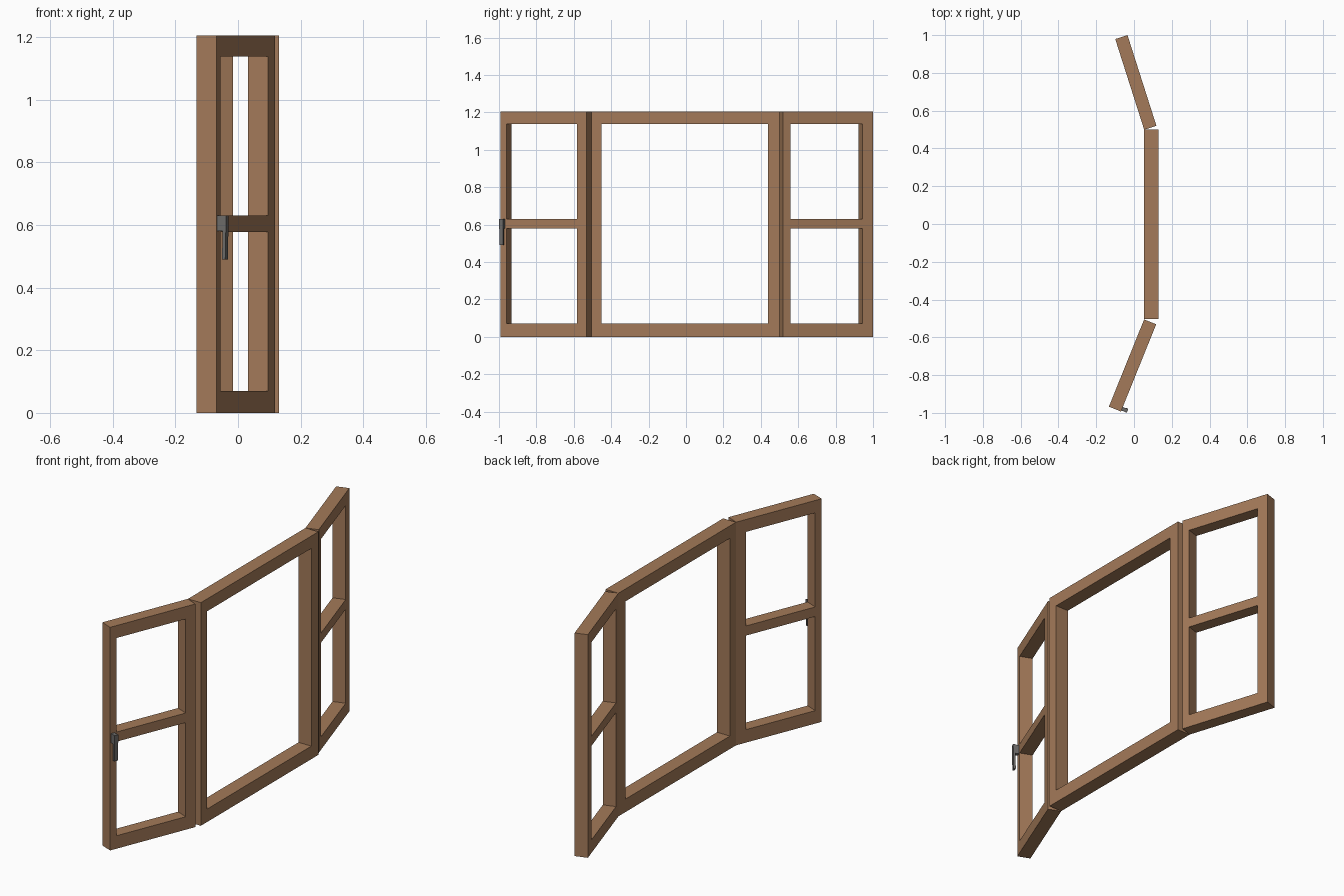
import bpy, bmesh, math
from mathutils import Matrix

if "Cube" in bpy.data.objects:
    bpy.data.objects.remove(bpy.data.objects["Cube"])

HEIGHT = 1.205


def material(name, rgb):
    m = bpy.data.materials.new(name)
    m.diffuse_color = (*rgb, 1)
    m.use_nodes = True
    m.node_tree.nodes["Principled BSDF"].inputs["Base Color"].default_value = m.diffuse_color
    return m


wood = material("brown wood", (0.37, 0.195, 0.10))
metal = material("dark grey metal", (0.15, 0.145, 0.14))


def finish(name, bm, mat, origin, angle):
    bmesh.ops.recalc_face_normals(bm, faces=bm.faces)
    mesh = bpy.data.meshes.new(name)
    bm.to_mesh(mesh)
    bm.free()
    mesh.materials.append(mat)
    ob = bpy.data.objects.new(name, mesh)
    ob.location = (*origin, 0)
    ob.rotation_euler.z = math.radians(angle)
    bpy.context.collection.objects.link(ob)
    return ob


def frame(name, origin, angle, depth, ys, zs, holes):
    """One-piece frame: a y/z grid sheet with open cells, thickened along local x."""
    bm = bmesh.new()
    grid = [[bm.verts.new((0, y, z)) for z in zs] for y in ys]
    for i in range(len(ys) - 1):
        for j in range(len(zs) - 1):
            if (i, j) not in holes:
                bm.faces.new((grid[i][j], grid[i + 1][j], grid[i + 1][j + 1], grid[i][j + 1]))
    ext = bmesh.ops.extrude_face_region(bm, geom=bm.faces[:], use_keep_orig=True)
    moved = [g for g in ext["geom"] if isinstance(g, bmesh.types.BMVert)]
    bmesh.ops.translate(bm, verts=moved, vec=(depth, 0, 0))
    return finish(name, bm, wood, origin, angle)


def add_box(bm, x0, x1, y0, y1, z0, z1):
    mat = Matrix.Translation(((x0 + x1) / 2, (y0 + y1) / 2, (z0 + z1) / 2)) @ \
        Matrix.Diagonal((x1 - x0, y1 - y0, z1 - z0, 1))
    return bmesh.ops.create_cube(bm, size=1, matrix=mat)["verts"]


# Large fixed pane frame in the middle
frame("centre_frame", (0.054, -0.504), 0, 0.077,
      (0, 0.052, 0.943, 1.003), (0, 0.07, 1.138, HEIGHT), {(1, 1)})

# Angled side casements with a middle crossbar
side_z = (0, 0.07, 0.578, 0.63, 1.138, HEIGHT)
SOUTH, SOUTH_ANGLE = (-0.133, -0.967), -22
frame("left_casement", SOUTH, SOUTH_ANGLE, 0.069,
      (0, 0.037, 0.441, 0.498), side_z, {(1, 1), (1, 3)})
frame("right_casement", (0.054, 0.499), 17.7, 0.068,
      (0, 0.04, 0.444, 0.504), side_z, {(1, 1), (1, 3)})

# Handle: mounting block and a lever hanging slightly inward
bm = bmesh.new()
add_box(bm, 0.069, 0.089, 0.006, 0.026, 0.58, 0.63)
finish("handle_mount", bm, metal, SOUTH, SOUTH_ANGLE)
bm = bmesh.new()
for v in add_box(bm, 0.089, 0.100, 0.006, 0.028, 0.49, 0.63):
    if v.co.z < 0.55:
        v.co.x -= 0.003
finish("handle_lever", bm, metal, SOUTH, SOUTH_ANGLE)
